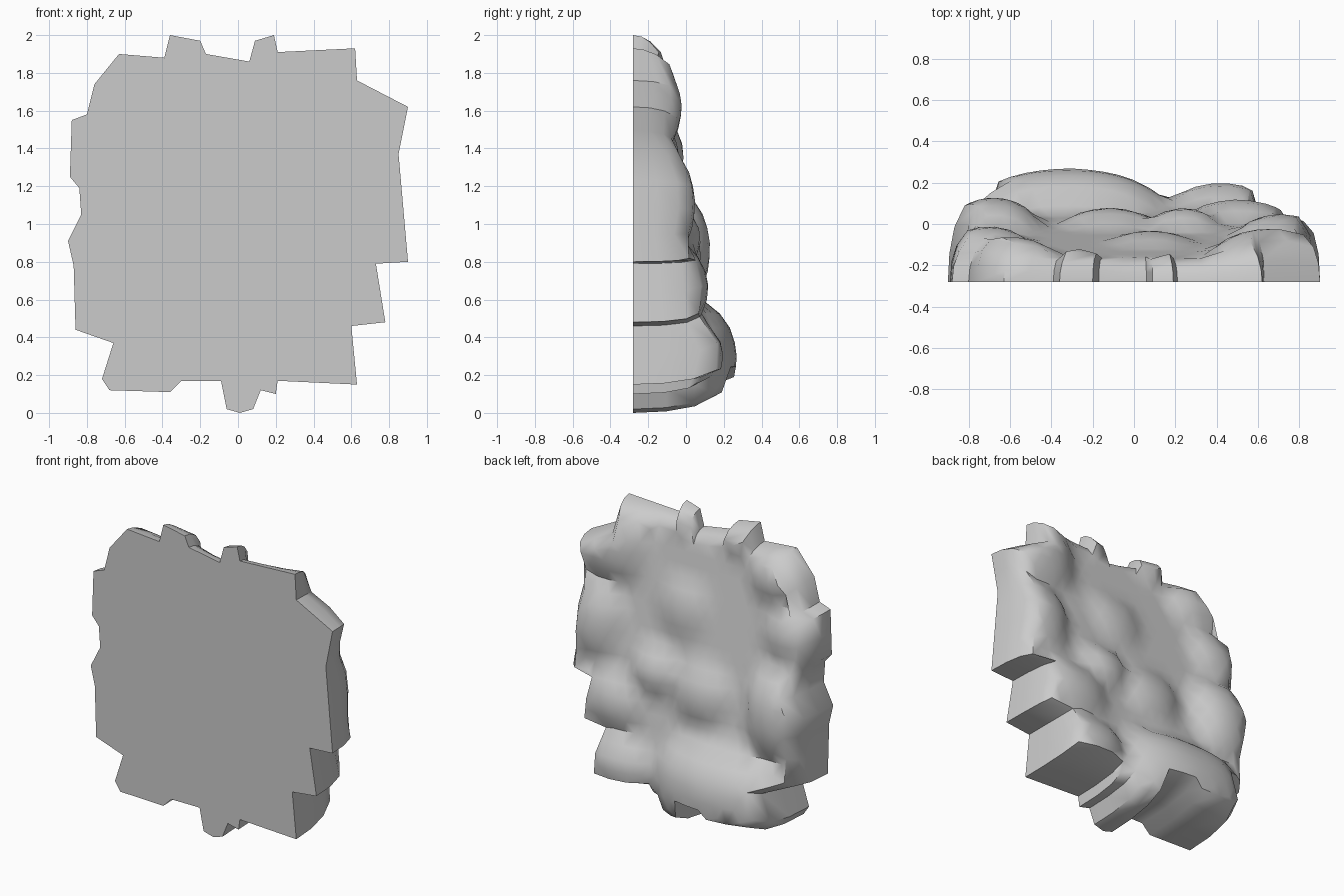
import bpy, bmesh, math
from mathutils import Vector
from mathutils.geometry import delaunay_2d_cdt

cube = bpy.data.objects.get("Cube")
if cube:
    bpy.data.objects.remove(cube, do_unlink=True)

# Plain stone material
stone = bpy.data.materials.new("grey stone")
stone.use_nodes = True
colour = (0.6, 0.6, 0.6, 1)
stone.diffuse_color = colour
stone.node_tree.nodes["Principled BSDF"].inputs["Base Color"].default_value = colour

FRONT = -0.28
CENTRE = Vector((0, 1))
STEP = 0.075

# Ragged outline of the slab, as x and z, clockwise from the top left
outline = [(-.36, 2), (-.2, 1.97), (-.17, 1.9), (.06, 1.86), (.09, 1.97),
           (.19, 2), (.21, 1.91), (.62, 1.93), (.63, 1.76), (.9, 1.62),
           (.85, 1.37), (.9, .8), (.73, .79), (.78, .48), (.6, .46),
           (.63, .15), (.21, .17), (.2, .1), (.12, .12), (.08, .02),
           (.01, 0), (-.06, .02), (-.09, .17), (-.3, .17), (-.36, .11),
           (-.68, .12), (-.72, .18), (-.66, .37), (-.86, .44), (-.87, .78),
           (-.9, .91), (-.83, 1.05), (-.84, 1.19), (-.89, 1.25), (-.88, 1.55),
           (-.8, 1.58), (-.76, 1.74), (-.63, 1.9), (-.39, 1.88)]

# Boulders that bulge out of the back: x, z, half width, half height, peak y
boulders = [(.66, 1.63, .32, .3, -.02), (.71, 1.1, .26, .32, .05),
            (.5, .66, .32, .24, .12), (.42, .3, .3, .2, .2),
            (-.32, .29, .46, .28, .27), (-.68, .86, .24, .32, .13),
            (-.7, 1.36, .25, .24, -.01), (-.6, 1.7, .28, .22, -.06),
            (-.27, 1.88, .2, .16, -.12), (.14, 1.9, .1, .14, -.13),
            (.08, 1.3, .3, .32, -.03), (-.12, .84, .3, .26, .08),
            (.02, .14, .14, .2, .16), (.24, .92, .22, .2, .08)]


def back_height(p):
    """Depth of the back surface: a sloping bed with boulders over it."""
    best = -.18 + .27 * min(1, max(0, (1.9 - p.y) / 1.5))
    for x, z, w, h, peak in boulders:
        u, v = (p.x - x) / w, (p.y - z) / h
        dist = (abs(u) ** 2.6 + abs(v) ** 2.6) ** (1 / 2.6)
        if dist < 1.4:
            best = max(best, peak - .03 * dist - .11 * dist ** 3)
    return best


def subdivided(points, step):
    """Split long edges of the outline so the sides have enough columns."""
    result = []
    for a, b in zip(points, points[1:] + points[:1]):
        a, b = Vector(a), Vector(b)
        count = max(1, round((b - a).length / step))
        result += [a.lerp(b, i / count) for i in range(count)]
    return result


# Flat front face and shrinking rings that climb the sides
rim = subdivided(outline, .14)
count = len(rim)
bm = bmesh.new()


def surface_vert(p, rise=1):
    y = FRONT + (back_height(p) - FRONT) * rise
    return bm.verts.new((p.x, y, p.y))


def shrunk(scale):
    return [CENTRE + (p - CENTRE) * scale for p in rim]


levels = [(1, 0), (.992, .45), (.965, .8), (.91, 1)]
rings = [[surface_vert(p, rise) for p in shrunk(s)] for s, rise in levels]
bm.faces.new(rings[0])
for outer, inner in zip(rings, rings[1:]):
    for i in range(count):
        j = (i + 1) % count
        bm.faces.new((outer[i], outer[j], inner[j], inner[i]))

# Even triangles over the boulders of the back
loop = shrunk(levels[-1][0])
spots = []
for row in range(int(2 / STEP)):
    for col in range(-12, 13):
        p = Vector(((col + row % 2 / 2) * STEP, row * STEP))
        if min((p - q).length for q in loop) > STEP * .6:
            spots.append(p)
points, _, faces, *_ = delaunay_2d_cdt(
    loop + spots, [], [list(range(count))[::-1]], 1, 1e-5)
verts = [surface_vert(p) for p in points]
for face in faces:
    bm.faces.new([verts[i] for i in face])
bmesh.ops.delete(bm, geom=[v for v in bm.verts if not v.link_faces],
                 context='VERTS')
bmesh.ops.remove_doubles(bm, verts=bm.verts, dist=1e-4)
bmesh.ops.recalc_face_normals(bm, faces=bm.faces)

mesh = bpy.data.meshes.new("rock_slab")
bm.to_mesh(mesh)
bm.free()
mesh.materials.append(stone)
slab = bpy.data.objects.new("rock_slab", mesh)
bpy.context.collection.objects.link(slab)
bpy.context.view_layer.objects.active = slab
slab.select_set(True)
bpy.ops.object.shade_smooth_by_angle(angle=math.radians(50))
